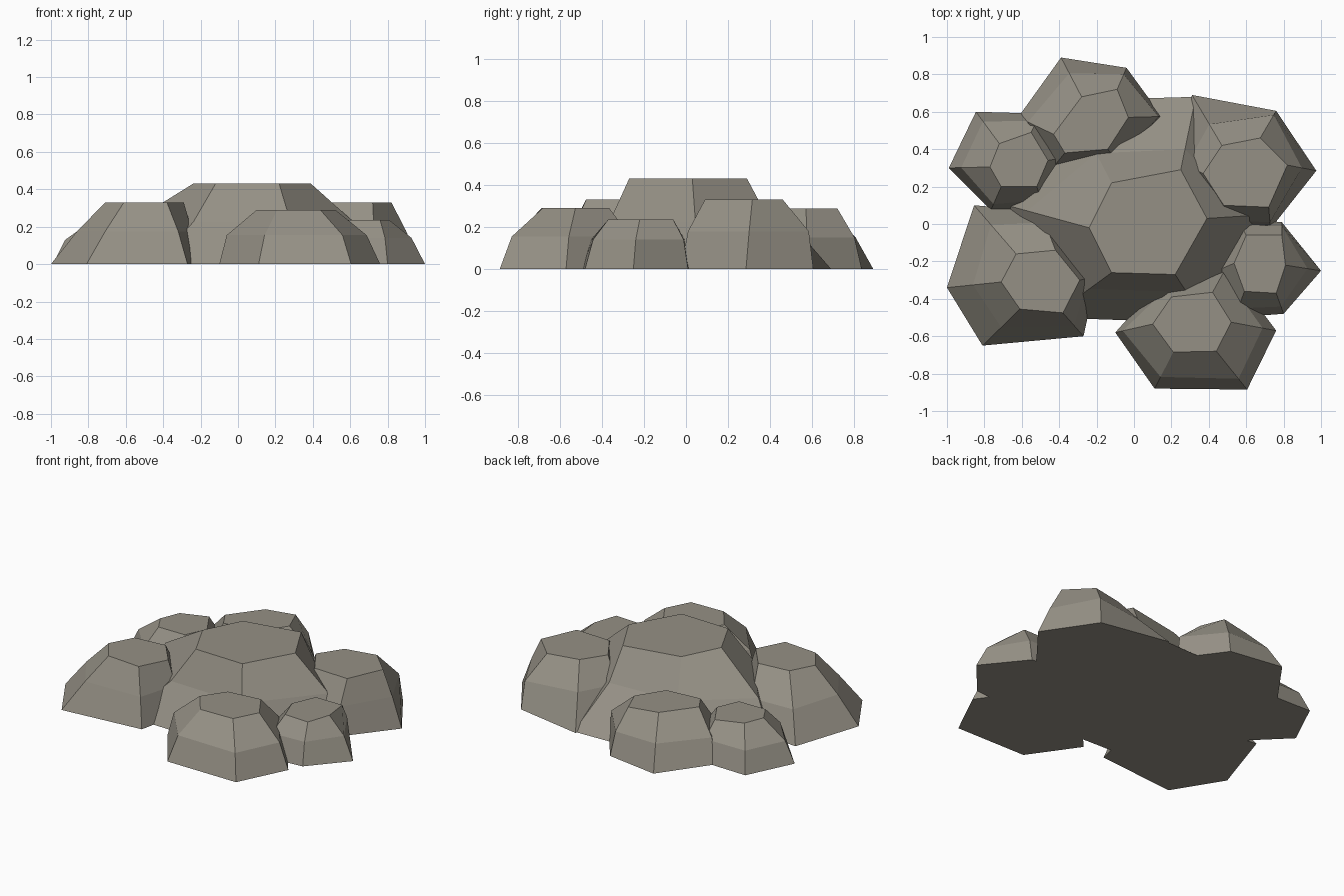
import bpy
import bmesh

# One warm grey stone colour
stone = bpy.data.materials.new("stone_grey")
stone.diffuse_color = (0.30, 0.28, 0.235, 1.0)


def rock(name, height, mid_height, top, base, blend):
    """Six-sided boulder: flat cap, shoulder ring, ground ring.
    Outlines run counter-clockwise; blend places each shoulder corner
    between its cap corner and its ground corner."""
    mid = [(a[0] + (b[0] - a[0]) * t, a[1] + (b[1] - a[1]) * t)
           for a, b, t in zip(top, base, blend)]
    bm = bmesh.new()
    rings = [[bm.verts.new((x, y, z)) for x, y in outline]
             for outline, z in ((base, 0.0), (mid, mid_height), (top, height))]
    n = len(top)
    for low, high in zip(rings, rings[1:]):
        for i in range(n):
            j = (i + 1) % n
            bm.faces.new((low[i], low[j], high[j], high[i]))
    bm.faces.new(rings[-1])
    bm.faces.new(rings[0][::-1])
    bmesh.ops.recalc_face_normals(bm, faces=bm.faces)
    mesh = bpy.data.meshes.new(name)
    bm.to_mesh(mesh)
    bm.free()
    mesh.materials.append(stone)
    obj = bpy.data.objects.new(name, mesh)
    bpy.context.collection.objects.link(obj)


# Large boulder in the middle
rock("centre_rock", 0.43, 0.225,
     [(-.24, -.02), (-.12, -.26), (.22, -.27), (.39, .03), (.25, .29), (-.12, .22)],
     [(-.68, .10), (-.45, -.50), (.39, -.53), (.70, .05), (.33, .68), (-.35, .66)],
     [.75, .36, .36, .74, .28, .36])

# Ring of smaller boulders around it
rock("back_rock", 0.287, 0.15,
     [(-.43, .48), (-.37, .38), (-.14, .40), (-.03, .57), (-.09, .72), (-.28, .68)],
     [(-.62, .57), (-.46, .27), (-.08, .33), (.15, .575), (-.04, .835), (-.39, .89)],
     [.72, .6, .6, .9, .7, .6])

rock("back_left_rock", 0.24, 0.13,
     [(-.77, .305), (-.71, .20), (-.52, .20), (-.46, .34), (-.55, .49), (-.72, .43)],
     [(-.99, .30), (-.765, .075), (-.48, .08), (-.33, .36), (-.50, .59), (-.845, .60)],
     [.7, .75, .6, .6, .6, .7])

rock("front_left_rock", 0.33, 0.175,
     [(-.71, -.31), (-.61, -.455), (-.38, -.475), (-.29, -.30), (-.42, -.14), (-.63, -.16)],
     [(-1.0, -.34), (-.81, -.65), (-.27, -.60), (-.20, -.28), (-.50, .07), (-.855, .10)],
     [.52, .5, .55, .5, .7, .6])

rock("front_rock", 0.29, 0.155,
     [(.10, -.535), (.21, -.685), (.44, -.68), (.52, -.525), (.42, -.365), (.20, -.39)],
     [(-.10, -.58), (.11, -.88), (.605, -.885), (.76, -.57), (.50, -.22), (.14, -.31)],
     [.8, .68, .72, .7, .7, .5])

rock("right_rock", 0.235, 0.14,
     [(.535, -.21), (.59, -.36), (.76, -.37), (.81, -.22), (.79, -.06), (.60, -.06)],
     [(.42, -.26), (.54, -.50), (.80, -.48), (1.0, -.25), (.79, .01), (.55, .03)],
     [.6, .65, .65, .62, .7, .6])

rock("back_right_rock", 0.33, 0.18,
     [(.37, .27), (.48, .10), (.72, .09), (.82, .315), (.675, .46), (.47, .42)],
     [(.22, .34), (.42, -.02), (.73, -.025), (.975, .285), (.76, .605), (.31, .69)],
     [.6, .65, .7, .5, .85, .42])
